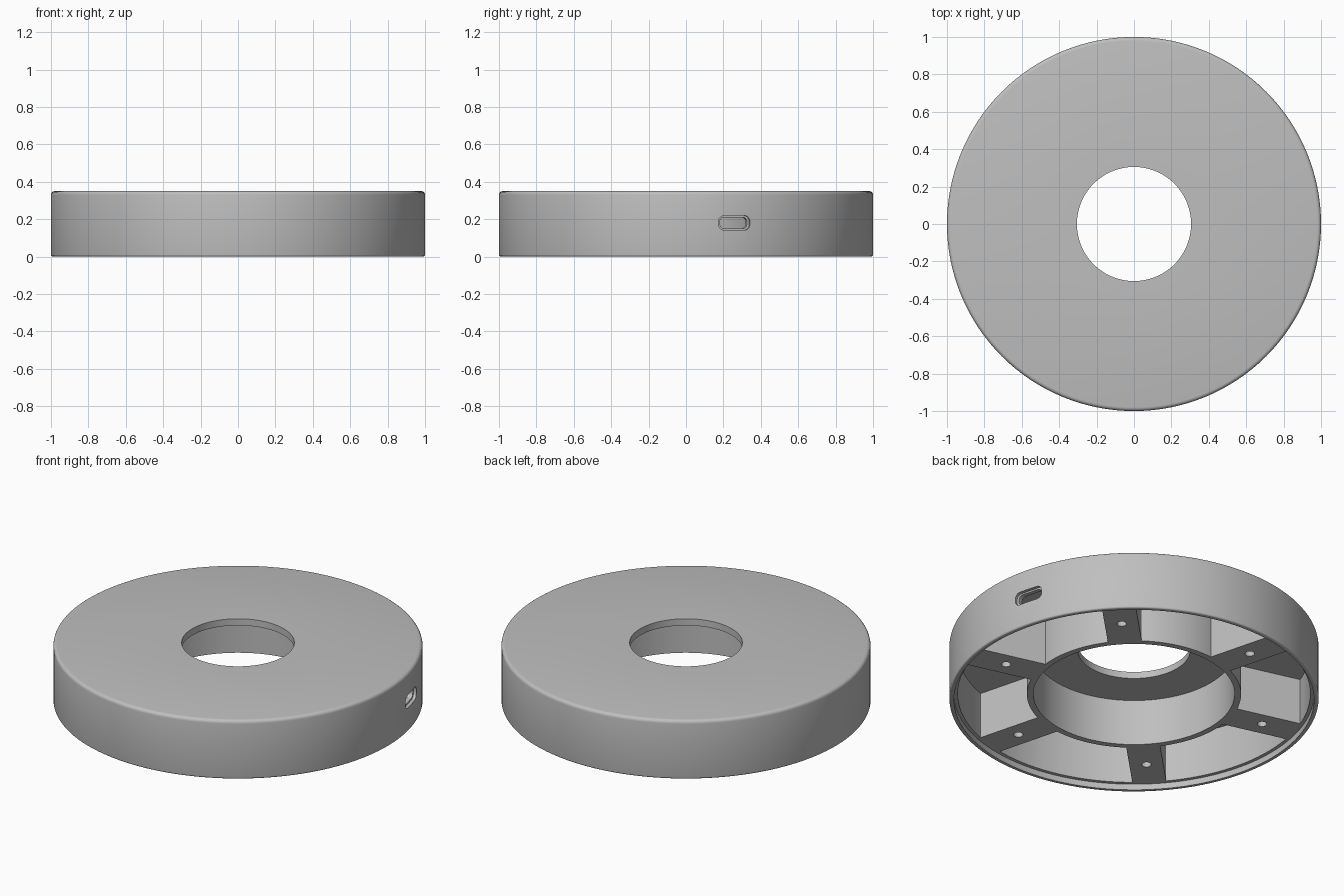
import bpy, bmesh, math
from mathutils import Matrix

if "Cube" in bpy.data.objects:
    bpy.data.objects.remove(bpy.data.objects["Cube"])

HEIGHT, SHELF, CEILING = 0.35, 0.035, 0.31
SPOKES = [math.radians(45 + 60 * k) for k in range(6)]
PORT = math.radians(15)

grey = bpy.data.materials.new("grey plastic")
grey.use_nodes = True
grey.diffuse_color = (0.52, 0.52, 0.52, 1)
grey.node_tree.nodes["Principled BSDF"].inputs["Base Color"].default_value = grey.diffuse_color


def finish(name, bm):
    bmesh.ops.recalc_face_normals(bm, faces=bm.faces)
    mesh = bpy.data.meshes.new(name)
    bm.to_mesh(mesh)
    bm.free()
    mesh.materials.append(grey)
    obj = bpy.data.objects.new(name, mesh)
    bpy.context.collection.objects.link(obj)
    return obj


def lathe(name, profile, steps=128):
    """Revolve a closed (radius, z) loop around the z axis."""
    bm = bmesh.new()
    rings = []
    for i in range(steps):
        a = 2 * math.pi * i / steps
        rings.append([bm.verts.new((r * math.cos(a), r * math.sin(a), z)) for r, z in profile])
    n = len(profile)
    for i in range(steps):
        p, q = rings[i], rings[(i + 1) % steps]
        for j in range(n):
            k = (j + 1) % n
            bm.faces.new((p[j], q[j], q[k], p[k]))
    return finish(name, bm)


def prism(name, outline, x0, x1, angle):
    """Extrude a (y, z) outline from x0 to x1, then turn it about z."""
    bm = bmesh.new()
    a = [bm.verts.new((x0, y, z)) for y, z in outline]
    b = [bm.verts.new((x1, y, z)) for y, z in outline]
    bm.faces.new(a)
    bm.faces.new(b[::-1])
    for i in range(len(a)):
        j = (i + 1) % len(a)
        bm.faces.new((a[i], b[i], b[j], a[j]))
    bm.transform(Matrix.Rotation(angle, 4, "Z"))
    return finish(name, bm)


def rounded(width, height, radius, z):
    pts = []
    for k, (sx, sy) in enumerate([(1, 1), (-1, 1), (-1, -1), (1, -1)]):
        for i in range(9):
            t = math.pi / 2 * (k + i / 8)
            pts.append((sx * (width / 2 - radius) + radius * math.cos(t),
                        z + sy * (height / 2 - radius) + radius * math.sin(t)))
    return pts


def subtract(target, cutter):
    cutter.hide_render = True
    mod = target.modifiers.new("cut", "BOOLEAN")
    mod.operation, mod.solver, mod.object = "DIFFERENCE", "EXACT", cutter
    bpy.context.view_layer.objects.active = target
    bpy.ops.object.modifier_apply(modifier=mod.name)
    bpy.data.objects.remove(cutter)


def fillet(radius, z, size, start):
    arc = [math.radians(start + 22.5 * i) for i in range(5)]
    return [(radius + size * math.cos(t), z + size * math.sin(t)) for t in arc]


# Housing: rounded outer wall, bottom lip, central well and top opening
profile = [(0.975, 0)] + fillet(0.99, 0.01, 0.01, -90) + fillet(0.98, HEIGHT - 0.02, 0.02, 0)
profile += [(0.305, HEIGHT), (0.305, CEILING), (0.545, CEILING), (0.545, SHELF), (0.975, SHELF)]
housing = lathe("housing", profile)

# Ring-shaped cavity, leaving six spokes standing
cavity = lathe("cavity_cutter", [(0.58, -0.1), (0.955, -0.1), (0.955, CEILING), (0.58, CEILING)])
for angle in SPOKES:
    bar = [(-0.092, -0.2), (0.092, -0.2), (0.092, 0.5), (-0.092, 0.5)]
    subtract(cavity, prism("spoke_bar", bar, 0.4, 1.1, angle))
subtract(housing, cavity)

# Screw holes in the spokes
for angle in SPOKES:
    bm = bmesh.new()
    bmesh.ops.create_cone(bm, cap_ends=True, segments=24, radius1=0.026, radius2=0.026, depth=0.4)
    bm.transform(Matrix.Translation((0.765 * math.cos(angle), 0.765 * math.sin(angle), 0.05)))
    subtract(housing, finish("screw_hole_cutter", bm))

# Side port: shallow recess around a through slot
subtract(housing, prism("port_recess_cutter", rounded(0.174, 0.078, 0.032, 0.18), 0.98, 1.1, PORT))
subtract(housing, prism("port_slot_cutter", rounded(0.15, 0.06, 0.025, 0.18), 0.85, 1.1, PORT))

bpy.ops.object.select_all(action="DESELECT")
housing.select_set(True)
bpy.context.view_layer.objects.active = housing
bpy.ops.object.shade_smooth_by_angle(angle=math.radians(30))
